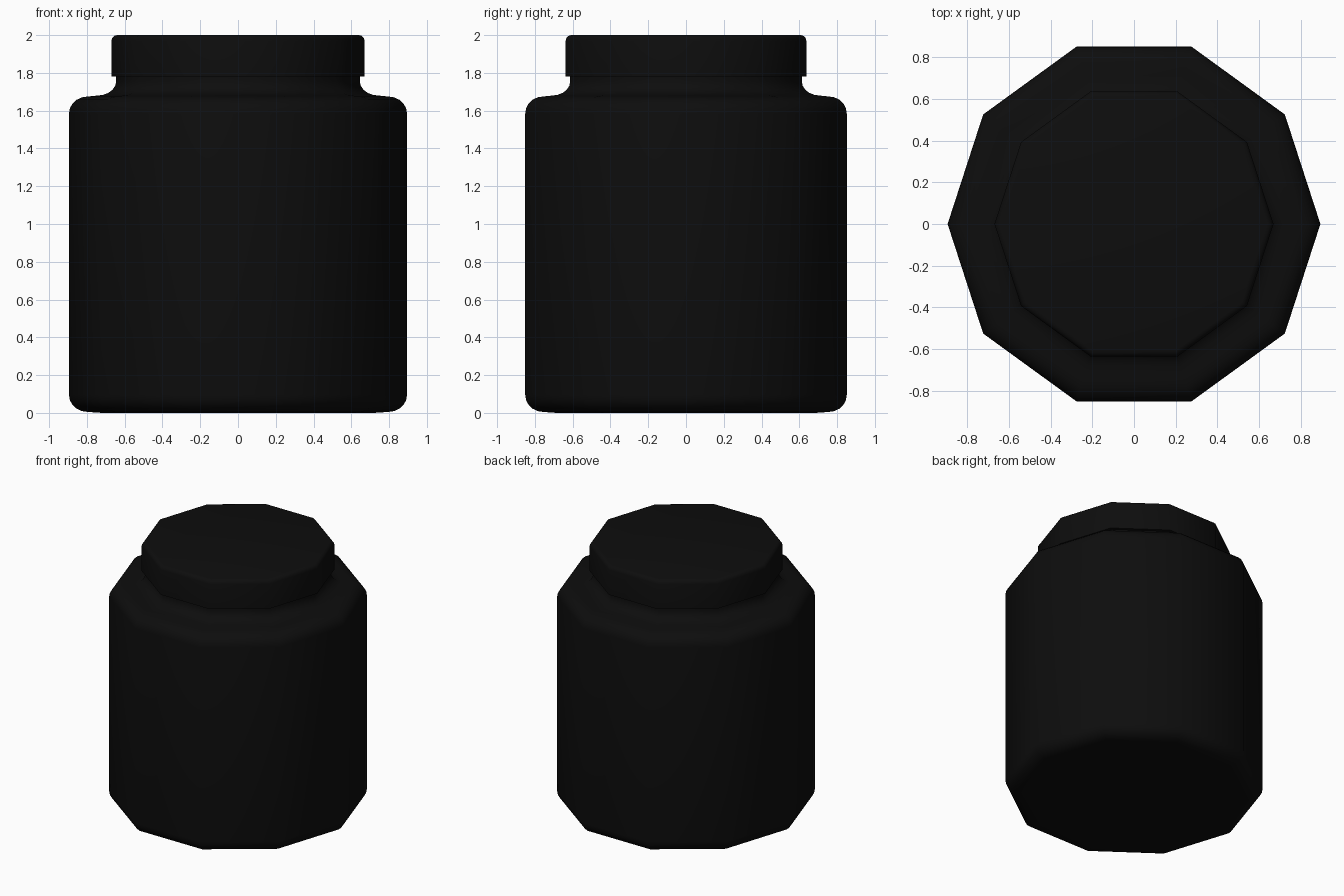
import bpy, bmesh, math

if "Cube" in bpy.data.objects:
    bpy.data.objects.remove(bpy.data.objects["Cube"])

SIDES = 10

black = bpy.data.materials.new("black_plastic")
black.diffuse_color = (0.004, 0.004, 0.004, 1)
black.use_nodes = True
black.node_tree.nodes["Principled BSDF"].inputs["Base Color"].default_value = black.diffuse_color


def arc(cx, cz, rx, rz, a0, a1, steps=5):
    """Profile points (radius, height) along an elliptical arc, in degrees."""
    angles = [math.radians(a0 + (a1 - a0) * i / steps) for i in range(steps + 1)]
    return [(cx + rx * math.cos(a), cz + rz * math.sin(a)) for a in angles]


def lathe(name, profile):
    """Revolve a bottom-to-top profile into a closed ten-sided solid."""
    bm = bmesh.new()
    rings = []
    for r, z in profile:
        rings.append([bm.verts.new((r * math.cos(math.tau * i / SIDES),
                                    r * math.sin(math.tau * i / SIDES), z))
                      for i in range(SIDES)])
    for lo, hi in zip(rings, rings[1:]):
        for i in range(SIDES):
            j = (i + 1) % SIDES
            bm.faces.new((lo[i], lo[j], hi[j], hi[i]))
    bm.faces.new(rings[0][::-1])
    bm.faces.new(rings[-1])
    mesh = bpy.data.meshes.new(name)
    bm.to_mesh(mesh)
    bm.free()
    obj = bpy.data.objects.new(name, mesh)
    bpy.context.collection.objects.link(obj)
    mesh.materials.append(black)
    bpy.ops.object.select_all(action='DESELECT')
    obj.select_set(True)
    bpy.context.view_layer.objects.active = obj
    bpy.ops.object.shade_smooth_by_angle(angle=math.radians(45))
    return obj


# Jar: rounded base, straight wall, rounded shoulder, concave neck
jar_profile = (
    [(0.72, 0.0)]
    + arc(0.795, 0.095, 0.1, 0.09, -90, 0)
    + arc(0.795, 1.585, 0.1, 0.09, 0, 90)
    + arc(0.745, 1.755, 0.1, 0.075, 270, 180)
    + [(0.645, 1.80)]
)
lathe("jar_body", jar_profile)

# Screw lid with a small rounded top edge
lid_profile = [(0.67, 1.78)] + arc(0.64, 1.97, 0.03, 0.03, 0, 90, 3)
lathe("lid", lid_profile)
